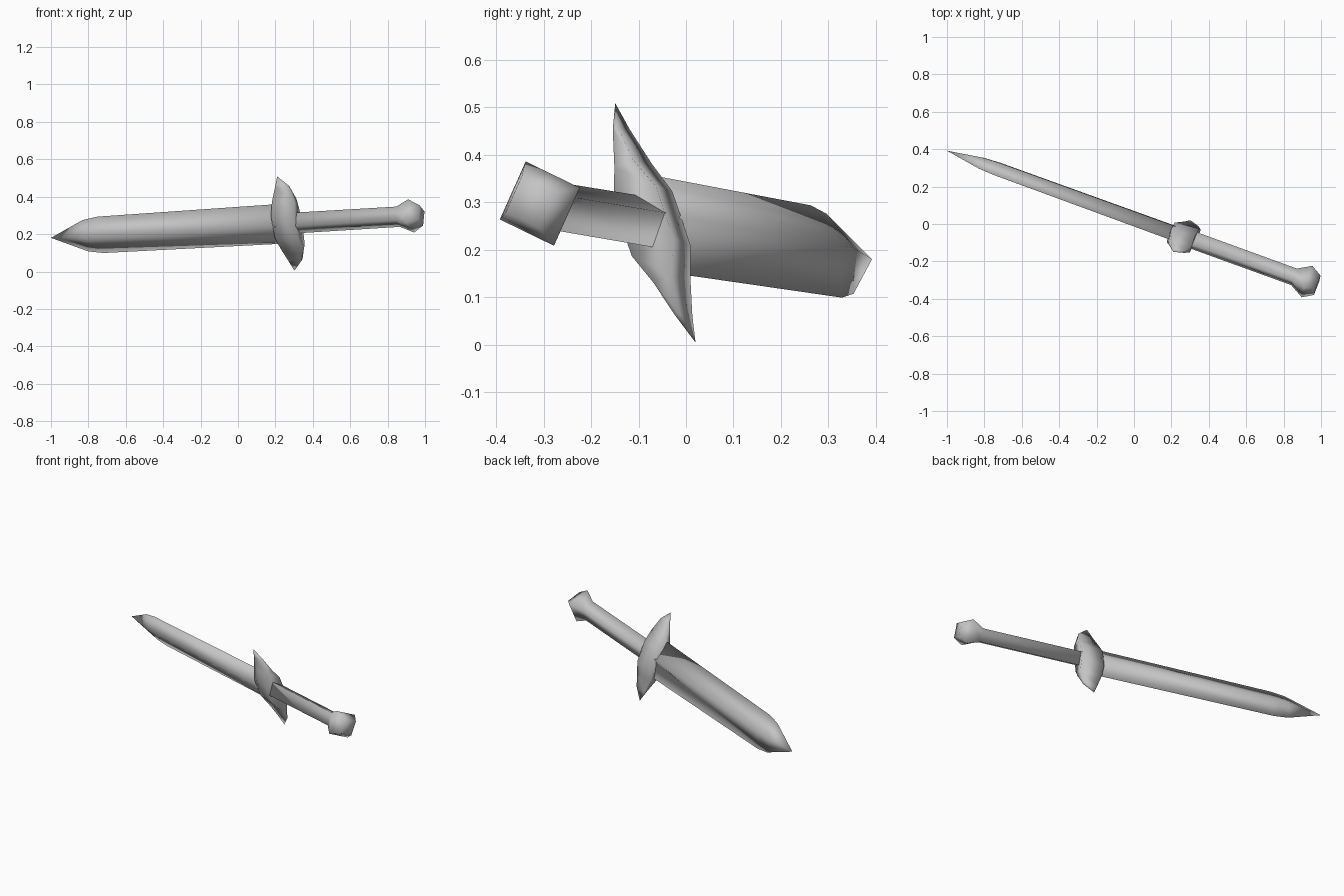
import bpy, bmesh
from mathutils import Vector

if "Cube" in bpy.data.objects:
    bpy.data.objects.remove(bpy.data.objects["Cube"])

# One plain metal colour
steel = bpy.data.materials.new("grey_steel")
steel.use_nodes = True
colour = (0.55, 0.55, 0.55, 1)
steel.diffuse_color = colour
steel.node_tree.nodes["Principled BSDF"].inputs["Base Color"].default_value = colour

# Sword frame: along the length, across the width, through the thickness
tip = Vector((-1, 0.392, 0.18))
along = Vector((0.938, -0.341, 0.057)).normalized()
across = Vector((-0.167, -0.315, 0.935))
across = (across - along * across.dot(along)).normalized()
through = along.cross(across)
GUARD = 1.338


def place(t, a, m):
    return tip + along * t + across * a + through * m


def loft(name, sections):
    """Skin four-sided sections; a section of one point closes to a tip."""
    bm = bmesh.new()
    rings = [[bm.verts.new(place(*p)) for p in s] for s in sections]
    for r, s in zip(rings, rings[1:]):
        for i in range(4):
            j = (i + 1) % 4
            if len(r) == 1:
                bm.faces.new((r[0], s[j], s[i]))
            elif len(s) == 1:
                bm.faces.new((r[i], r[j], s[0]))
            else:
                bm.faces.new((r[i], r[j], s[j], s[i]))
    for end in (rings[0], rings[-1]):
        if len(end) > 1:
            bm.faces.new(end)
    bmesh.ops.recalc_face_normals(bm, faces=bm.faces)
    mesh = bpy.data.meshes.new(name)
    bm.to_mesh(mesh)
    bm.free()
    mesh.materials.append(steel)
    for face in mesh.polygons:
        face.use_smooth = True
    obj = bpy.data.objects.new(name, mesh)
    bpy.context.collection.objects.link(obj)


def diamond(t, wide, thick):
    return [(t, wide, 0), (t, 0, thick), (t, -wide, 0), (t, 0, -thick)]


def slab(a, back, back_thick, front, front_thick):
    """Guard section at width a; back is the blade side, front the grip side."""
    return [(GUARD + back, a, -back_thick), (GUARD + front, a, -front_thick),
            (GUARD + front, a, front_thick), (GUARD + back, a, back_thick)]


# Blade with a pointed tip and a central ridge
loft("blade", [[(0, 0, 0)], diamond(0.197, 0.09, 0.033),
               diamond(0.283, 0.104, 0.037), diamond(GUARD - 0.02, 0.113, 0.04)])

# Guard, thick in the middle and tapering to a point at each end
half = [(0.06, -0.062, 0.038, 0.072, 0.05),
        (0.13, -0.05, 0.018, 0.077, 0.022),
        (0.21, -0.022, 0.005, 0.055, 0.006)]
sections = [[(GUARD, -0.27, 0)]]
sections += [slab(-a, *rest) for a, *rest in reversed(half)]
sections += [slab(a, *rest) for a, *rest in half]
loft("guard", sections + [[(GUARD, 0.27, 0)]])

# Grip flaring into a faceted pommel
loft("grip_and_pommel", [diamond(GUARD + 0.065, 0.059, 0.05),
                         diamond(1.978, 0.058, 0.05),
                         diamond(2.052, 0.095, 0.095),
                         diamond(2.11, 0.058, 0.058)])
